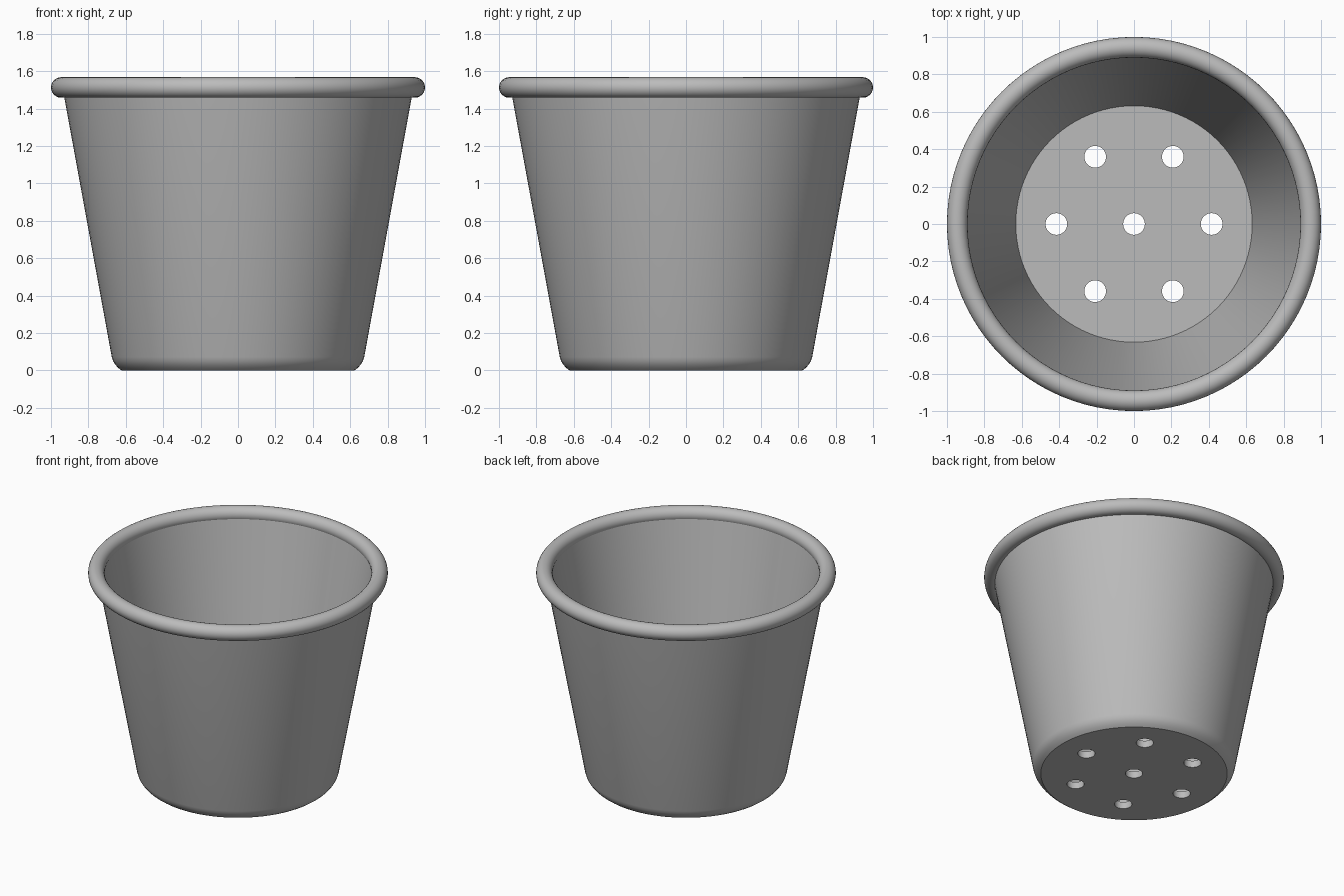
import bpy, bmesh, math

cube = bpy.data.objects.get("Cube")
if cube:
    bpy.data.objects.remove(cube, do_unlink=True)

SIDES = 96
FLOOR = 0.05          # floor thickness
HOLE_R = 0.058

grey = bpy.data.materials.new("plain grey")
grey.use_nodes = True
colour = (0.5, 0.5, 0.5, 1)
grey.diffuse_color = colour
grey.node_tree.nodes["Principled BSDF"].inputs["Base Color"].default_value = colour


def select(obj):
    bpy.ops.object.select_all(action='DESELECT')
    obj.select_set(True)
    bpy.context.view_layer.objects.active = obj


def lathe(name, profile):
    """Revolve an open (radius, z) profile and cap both ends with discs."""
    bm = bmesh.new()
    rings = []
    for r, z in profile:
        rings.append([bm.verts.new((r * math.cos(a), r * math.sin(a), z))
                      for a in (math.tau * i / SIDES for i in range(SIDES))])
    for low, high in zip(rings, rings[1:]):
        for i in range(SIDES):
            j = (i + 1) % SIDES
            bm.faces.new((low[i], low[j], high[j], high[i]))
    bm.faces.new(rings[0])
    bm.faces.new(rings[-1])
    bmesh.ops.recalc_face_normals(bm, faces=bm.faces)
    mesh = bpy.data.meshes.new(name)
    bm.to_mesh(mesh)
    bm.free()
    obj = bpy.data.objects.new(name, mesh)
    bpy.context.collection.objects.link(obj)
    mesh.materials.append(grey)
    return obj


# Tapered shell: rounded foot, outer wall, lip, inner wall, floor
pot = lathe("pot_body", [
    (0.622, 0), (0.641, 0.014), (0.657, 0.032), (0.668, 0.05), (0.675, 0.072),
    (0.938, 1.51), (0.898, 1.51), (0.632, FLOOR)])

# Drainage holes: one in the middle and six around it
spots = [(0, 0)] + [(0.415 * math.cos(k * math.pi / 3),
                     0.415 * math.sin(k * math.pi / 3)) for k in range(6)]
bm = bmesh.new()
for x, y in spots:
    made = bmesh.ops.create_cone(bm, cap_ends=True, segments=32, radius1=HOLE_R,
                                 radius2=HOLE_R, depth=0.3)
    bmesh.ops.translate(bm, verts=made["verts"], vec=(x, y, 0))
cutter_mesh = bpy.data.meshes.new("hole_cutter")
bm.to_mesh(cutter_mesh)
bm.free()
cutter_mesh.materials.append(grey)
cutter = bpy.data.objects.new("hole_cutter", cutter_mesh)
bpy.context.collection.objects.link(cutter)
cutter.hide_render = True

cut = pot.modifiers.new("drainage_holes", 'BOOLEAN')
cut.operation = 'DIFFERENCE'
cut.solver = 'EXACT'
cut.object = cutter
select(pot)
bpy.ops.object.modifier_apply(modifier=cut.name)
bpy.data.objects.remove(cutter, do_unlink=True)
bpy.ops.object.shade_smooth_by_angle(angle=math.radians(30))

# Rolled rim
bpy.ops.mesh.primitive_torus_add(major_segments=SIDES, minor_segments=24,
                                 major_radius=0.945, minor_radius=0.055,
                                 location=(0, 0, 1.513))
rim = bpy.context.object
rim.name = "rolled_rim"
rim.data.materials.append(grey)
bpy.ops.object.shade_smooth()
